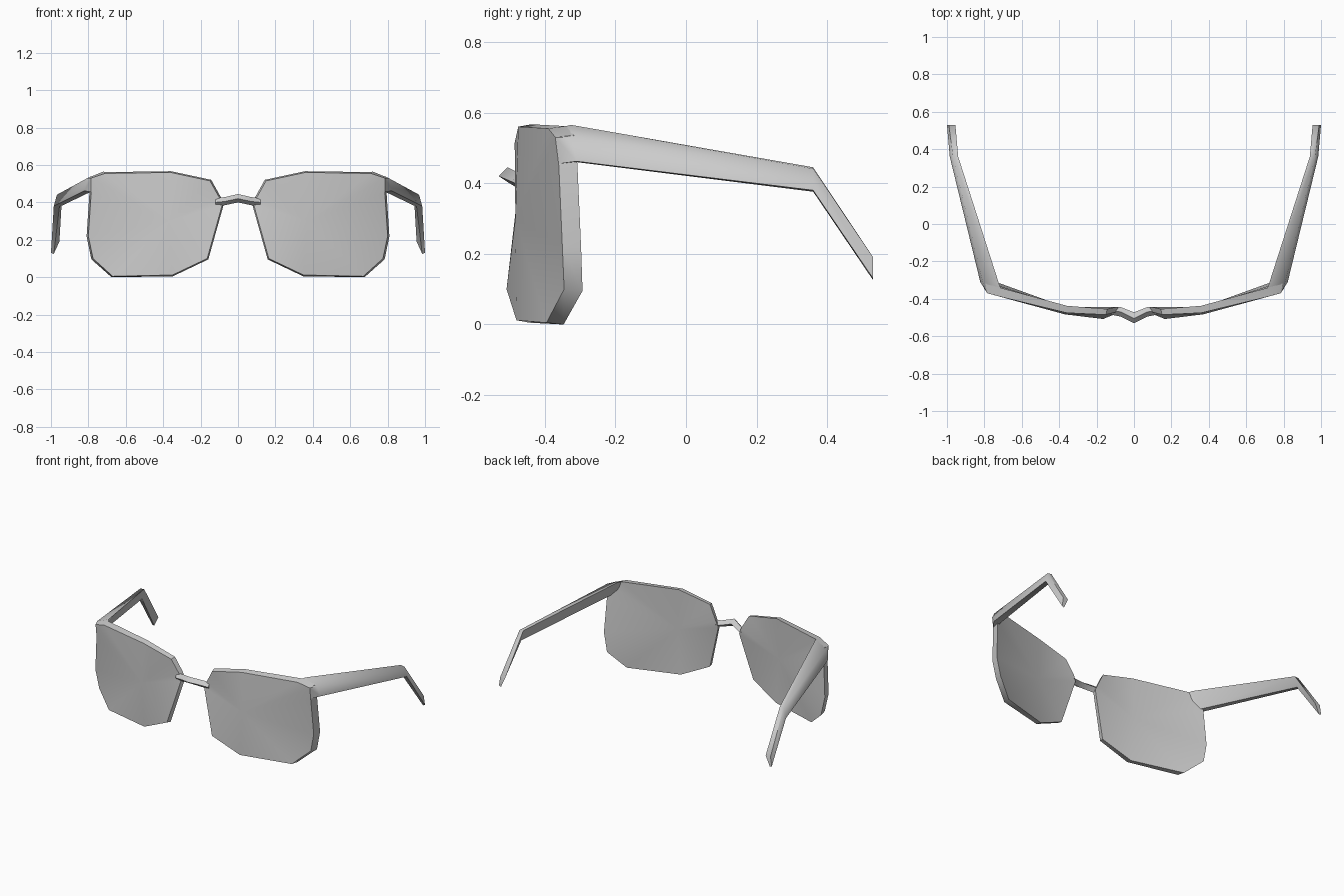
import bpy, bmesh, math
from mathutils import Vector

cube = bpy.data.objects.get("Cube")
if cube:
    bpy.data.objects.remove(cube, do_unlink=True)

grey = bpy.data.materials.new("plain grey")
grey.use_nodes = True
grey.diffuse_color = (0.6, 0.6, 0.6, 1)
grey.node_tree.nodes["Principled BSDF"].inputs["Base Color"].default_value = (0.6, 0.6, 0.6, 1)


def finish(name, bm, angle):
    """Turn a bmesh of the left half into a mirrored, smooth object."""
    bmesh.ops.recalc_face_normals(bm, faces=bm.faces)
    mesh = bpy.data.meshes.new(name)
    bm.to_mesh(mesh)
    bm.free()
    mesh.materials.append(grey)
    obj = bpy.data.objects.new(name, mesh)
    bpy.context.collection.objects.link(obj)
    mirror = obj.modifiers.new("Mirror", "MIRROR")
    mirror.merge_threshold = 0.001
    bpy.ops.object.select_all(action="DESELECT")
    obj.select_set(True)
    bpy.context.view_layer.objects.active = obj
    bpy.ops.object.modifier_apply(modifier=mirror.name)
    bpy.ops.object.shade_smooth_by_angle(angle=math.radians(angle))


def ring(bm, points):
    return [bm.verts.new(p) for p in points]


def bridge_rings(bm, a, b):
    for i in range(len(a)):
        j = (i + 1) % len(a)
        bm.faces.new((a[i], a[j], b[j], b[i]))


def fan(bm, loop, centre):
    c = bm.verts.new(centre)
    for i in range(len(loop)):
        bm.faces.new((loop[i], loop[(i + 1) % len(loop)], c))


def loft(name, sections, cap_start, angle):
    """Tube through matching cross-sections, closed at the far end."""
    bm = bmesh.new()
    rings = [ring(bm, s) for s in sections]
    for a, b in zip(rings, rings[1:]):
        bridge_rings(bm, a, b)
    bm.faces.new(rings[-1])
    if cap_start:
        bm.faces.new(rings[0])
    finish(name, bm, angle)


# Lenses: wrapped shells with a rim that deepens towards the temples
outline = [(0.10, -0.472, 0.425), (0.15, -0.485, 0.515), (0.36, -0.475, 0.56),
           (0.71, -0.39, 0.555), (0.785, -0.37, 0.53), (0.785, -0.36, 0.45),
           (0.80, -0.35, 0.22), (0.775, -0.345, 0.10), (0.67, -0.395, 0.005),
           (0.35, -0.48, 0.012), (0.165, -0.508, 0.10), (0.085, -0.475, 0.385)]
middle = Vector((0.42, 0, 0.29))


def rear(p):
    x, y, z = p
    grow = 1.025
    return (middle.x + (x - middle.x) * grow, y + 0.025 + 0.035 * x,
            max(0, middle.z + (z - middle.z) * grow))


bm = bmesh.new()
front = ring(bm, outline)
back = ring(bm, [rear(p) for p in outline])
bridge_rings(bm, front, back)
fan(bm, front, (0.37, -0.483, 0.30))
fan(bm, back, (0.37, -0.443, 0.30))
finish("lenses", bm, 50)

# Nose bridge: thin diamond bar peaking at the centre
loft("nose_bridge", [
    [(0, -0.53, 0.42), (0, -0.505, 0.445), (0, -0.472, 0.422), (0, -0.5, 0.40)],
    [(0.07, -0.495, 0.405), (0.07, -0.47, 0.428), (0.07, -0.445, 0.405), (0.07, -0.475, 0.385)],
    [(0.12, -0.485, 0.40), (0.12, -0.465, 0.425), (0.12, -0.445, 0.40), (0.12, -0.465, 0.38)],
], False, 60)

# Temples: tapered arms from the hinge to the bend and down to the ear tip
loft("temples", [
    [(0.70, -0.37, 0.555), (0.785, -0.37, 0.53), (0.785, -0.36, 0.455), (0.74, -0.35, 0.46)],
    [(0.72, -0.325, 0.565), (0.805, -0.325, 0.53), (0.822, -0.31, 0.462), (0.78, -0.312, 0.46)],
    [(0.94, 0.36, 0.445), (0.968, 0.36, 0.441), (0.985, 0.36, 0.38), (0.955, 0.36, 0.376)],
    [(0.955, 0.53, 0.19), (0.99, 0.53, 0.19), (1.0, 0.53, 0.13), (0.985, 0.53, 0.125)],
], True, 60)
